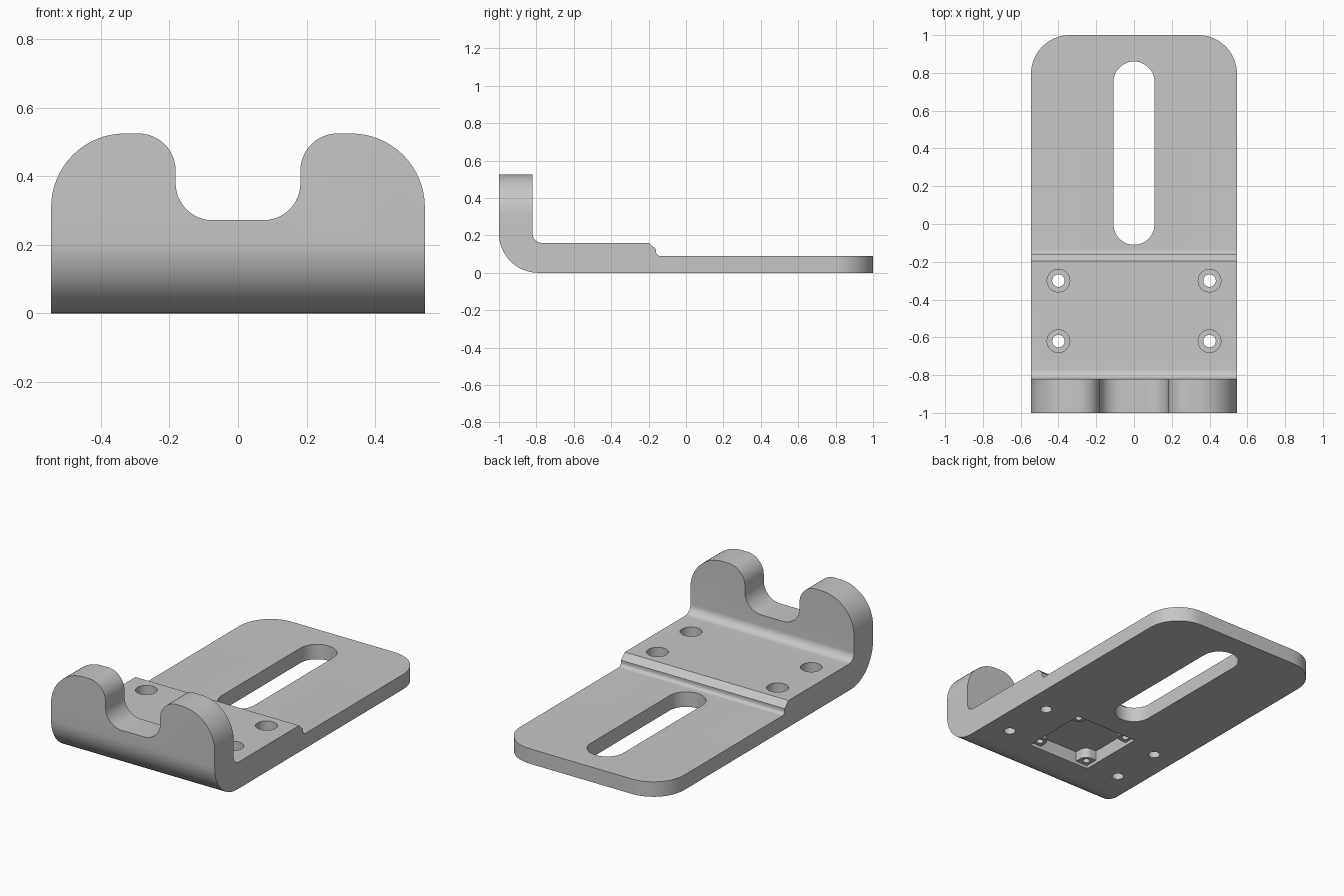
import bpy, bmesh, math
from mathutils import Vector

if "Cube" in bpy.data.objects:
    bpy.data.objects.remove(bpy.data.objects["Cube"], do_unlink=True)

grey = bpy.data.materials.new("plain grey")
grey.use_nodes = True
grey.diffuse_color = (0.57, 0.57, 0.57, 1)
grey.node_tree.nodes["Principled BSDF"].inputs["Base Color"].default_value = (0.57, 0.57, 0.57, 1)


def rounded(corners, steps=12):
    """Outline from (a, b, radius) corners, each replaced by a tangent arc."""
    out = []
    for i, (a, b, r) in enumerate(corners):
        p = Vector((a, b))
        if r == 0:
            out.append(p)
            continue
        u = (Vector(corners[i - 1][:2]) - p).normalized()
        v = (Vector(corners[(i + 1) % len(corners)][:2]) - p).normalized()
        half = u.angle(v) / 2
        centre = p + (u + v).normalized() * r / math.sin(half)
        start = p + u * r / math.tan(half) - centre
        end = p + v * r / math.tan(half) - centre
        sweep = math.pi - 2 * half
        for k in range(steps + 1):
            t = k / steps
            out.append(centre + (start * math.sin((1 - t) * sweep)
                                 + end * math.sin(t * sweep)) / math.sin(sweep))
    return out


def box(x, y, hx, hy, r=0):
    return [(x - hx, y - hy, r), (x + hx, y - hy, r), (x + hx, y + hy, r), (x - hx, y + hy, r)]


def prism(name, corners, axis, lo, hi, bevels=()):
    """Extrude a rounded outline along an axis; round chosen edges by rule."""
    bm = bmesh.new()
    verts = []
    for p in rounded(corners):
        co = list(p)
        co.insert(axis, lo)
        verts.append(bm.verts.new(co))
    bmesh.ops.remove_doubles(bm, verts=bm.verts[:], dist=1e-5)
    face = bm.faces.new([v for v in verts if v.is_valid])
    ext = bmesh.ops.extrude_face_region(bm, geom=[face])
    move = Vector((0, 0, 0))
    move[axis] = hi - lo
    bmesh.ops.translate(bm, vec=move, verts=[g for g in ext["geom"] if isinstance(g, bmesh.types.BMVert)])
    bmesh.ops.recalc_face_normals(bm, faces=bm.faces[:])
    for rule, size in bevels:
        edges = [e for e in bm.edges if all(rule(v.co) for v in e.verts)
                 and abs(e.verts[0].co.x - e.verts[1].co.x) < 1e-4]
        bmesh.ops.bevel(bm, geom=edges, offset=size, segments=16, profile=0.5, affect='EDGES')
    mesh = bpy.data.meshes.new(name)
    bm.to_mesh(mesh)
    bm.free()
    ob = bpy.data.objects.new(name, mesh)
    bpy.context.collection.objects.link(ob)
    mesh.materials.append(grey)
    return ob


def cut(body, cutter):
    cutter.hide_render = True
    mod = body.modifiers.new("cut", 'BOOLEAN')
    mod.operation, mod.solver, mod.object = 'DIFFERENCE', 'EXACT', cutter
    bpy.context.view_layer.objects.active = body
    bpy.ops.object.modifier_apply(modifier=mod.name)
    bpy.data.objects.remove(cutter, do_unlink=True)


W, TOP = 0.545, 0.525

# Bent plate: side profile swept across the width, with rounded lug and tail corners
side = [(-1, 0, 0.21), (1, 0, 0), (1, 0.09, 0), (-0.16, 0.09, 0.022), (-0.16, 0.125, 0),
        (-0.197, 0.16, 0), (-0.82, 0.16, 0.05), (-0.82, TOP, 0), (-1, TOP, 0)]
bracket = prism("bracket", side, 0, -W, W, [
    (lambda c: c.y > 0.999, 0.205),
    (lambda c: c.z > TOP - 0.001, 0.215)])

# Notch between the two front lugs
notch = [(-0.182, 0.272, 0.108), (0.182, 0.272, 0.108), (0.182, TOP, 0.108), (0.3, TOP, 0),
         (0.3, 0.8, 0), (-0.3, 0.8, 0), (-0.3, TOP, 0), (-0.182, TOP, 0.108)]
cut(bracket, prism("notch_cutter", notch, 1, -1.2, -0.7))

# Long adjustment slot
cut(bracket, prism("slot_cutter", box(0, 0.375, 0.109, 0.485, 0.109), 2, -0.1, 0.3))

# Counterbored screw holes
for x in (-0.4, 0.4):
    for y in (-0.3, -0.62):
        cut(bracket, prism("hole_cutter", box(x, y, 0.033, 0.033, 0.033), 2, -0.1, 0.3))
        cut(bracket, prism("head_cutter", box(x, y, 0.06, 0.06, 0.06), 2, 0.07, 0.3))

# Square recess underneath, leaving four corner bosses with small blind holes
CY, H = -0.455, 0.21
pocket = prism("pocket_cutter", box(0, CY, H, H), 2, -0.1, 0.08)
signs = [(i, j) for i in (-1, 1) for j in (-1, 1)]
for i, j in signs:
    cut(pocket, prism("boss_cutter", box(i * 0.23, CY + j * 0.23, 0.1, 0.1, 0.045), 2, 0.02, 0.2))
cut(bracket, pocket)
for i, j in signs:
    cut(bracket, prism("boss_hole_cutter", box(i * 0.172, CY + j * 0.172, 0.02, 0.02, 0.02), 2, -0.1, 0.08))

# Smooth curved faces, keep hard edges
bpy.ops.object.select_all(action='DESELECT')
bracket.select_set(True)
bpy.context.view_layer.objects.active = bracket
bpy.ops.object.shade_smooth_by_angle(angle=math.radians(30))
